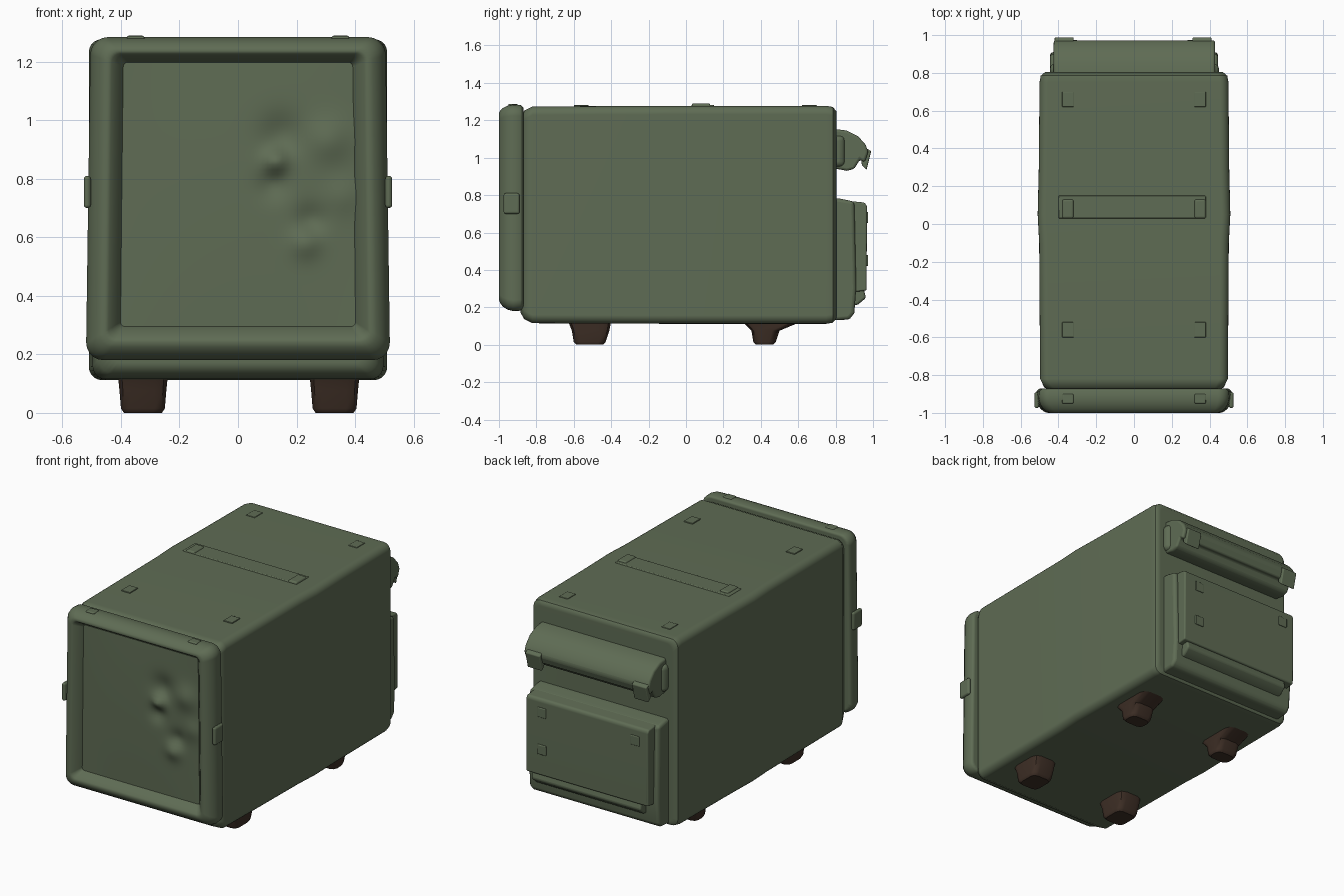
import bpy, bmesh, math
from mathutils import Vector

cube = bpy.data.objects.get("Cube")
if cube:
    bpy.data.objects.remove(cube, do_unlink=True)


def material(name, rgb):
    m = bpy.data.materials.new(name)
    m.use_nodes = True
    m.diffuse_color = (*rgb, 1)
    bsdf = m.node_tree.nodes["Principled BSDF"]
    bsdf.inputs["Base Color"].default_value = (*rgb, 1)
    bsdf.inputs["Roughness"].default_value = 0.8
    return m


GREEN = material("olive green", (0.114, 0.150, 0.089))
BROWN = material("dark brown rubber", (0.048, 0.028, 0.019))


def finish(name, bm, mat, bevel=0, segments=3, angle=40):
    bmesh.ops.recalc_face_normals(bm, faces=bm.faces)
    me = bpy.data.meshes.new(name)
    bm.to_mesh(me)
    bm.free()
    me.materials.append(mat)
    ob = bpy.data.objects.new(name, me)
    bpy.context.collection.objects.link(ob)
    bpy.ops.object.select_all(action='DESELECT')
    ob.select_set(True)
    bpy.context.view_layer.objects.active = ob
    bpy.ops.object.shade_smooth_by_angle(angle=math.radians(angle))
    if bevel:
        b = ob.modifiers.new("bevel", 'BEVEL')
        b.width, b.segments, b.limit_method = bevel, segments, 'ANGLE'
        b.angle_limit = math.radians(35)
    w = ob.modifiers.new("normals", 'WEIGHTED_NORMAL')
    w.keep_sharp = True
    return ob


def rounded_rect(u0, u1, v0, v1, r, n=5):
    corners = ((u1 - r, v1 - r), (u0 + r, v1 - r), (u0 + r, v0 + r), (u1 - r, v0 + r))
    return [(cu + r * math.cos(a), cv + r * math.sin(a))
            for q, (cu, cv) in enumerate(corners)
            for a in [(q + i / n) * math.pi / 2 for i in range(n + 1)]]


def loft(rings, place, open_end=False):
    """Join rings of (height, points); place maps (u, v, height) to xyz."""
    bm = bmesh.new()
    loops = [[bm.verts.new(place(u, v, h)) for u, v in pts] for h, pts in rings]
    for a, b in zip(loops, loops[1:]):
        for i in range(len(a)):
            j = (i + 1) % len(a)
            bm.faces.new((a[i], a[j], b[j], b[i]))
    bm.faces.new(loops[0])
    if not open_end:
        bm.faces.new(loops[-1])
    return bm


def box(name, lo, hi, bevel=0.02, mat=GREEN):
    bm = bmesh.new()
    bmesh.ops.create_cube(bm, size=1)
    lo, hi = Vector(lo), Vector(hi)
    for v in bm.verts:
        v.co = (lo + hi) / 2 + v.co * (hi - lo)
    return finish(name, bm, mat, bevel)


def extrude_x(name, profile, x0, x1, bevel=0.02):
    bm = bmesh.new()
    f = bm.faces.new([bm.verts.new((x0, y, z)) for y, z in profile])
    new = bmesh.ops.extrude_face_region(bm, geom=[f])["geom"]
    bmesh.ops.translate(bm, vec=(x1 - x0, 0, 0),
                        verts=[g for g in new if isinstance(g, bmesh.types.BMVert)])
    return finish(name, bm, GREEN, bevel)


along_y = lambda u, v, h: (u, h, v)
along_z = lambda u, v, h: (u, v, h)

# Main case: slightly bulging rounded box (y, inset, bulge)
sections = [(-0.885, 0.06, 0), (-0.865, 0.025, 0), (-0.82, 0.003, 0), (-0.1, 0, 0.002),
            (0.05, 0, 0.01), (0.3, 0, 0.004), (0.75, 0, 0), (0.785, 0.006, 0), (0.805, 0.03, 0)]
finish("case", loft([(y, rounded_rect(-0.5 + i - b, 0.5 - i + b, 0.112 + i, 1.277 - i, 0.045))
                     for y, i, b in sections], along_y), GREEN)

# Front frame: rolled rim that dips into the recess
rim = [(-0.87, 0.02), (-0.885, 0.002), (-0.925, 0), (-0.955, 0.008), (-0.98, 0.025),
       (-0.995, 0.045), (-1.0, 0.062), (-0.995, 0.075), (-0.98, 0.088), (-0.95, 0.115), (-0.91, 0.12)]
rings = [(y, rounded_rect(-0.512 + i, 0.512 - i, 0.18 + i, 1.284 - i * 0.75,
                          max(0.06 - i * 0.4, 0.015))) for y, i in rim]
bm = loft(rings, along_y, open_end=True)
for v in bm.verts:
    v.co.x *= 1.015 - 0.03 * (v.co.z - 0.18) / 1.1
finish("front_frame", bm, GREEN, angle=60)

# Recessed front panel with worn dents and lumps (x, z, radius, depth)
dents = [(0.15, 0.95, 0.07, 0.025), (0.12, 0.78, 0.05, 0.02), (0.13, 0.86, 0.04, -0.035),
         (0.31, 0.93, 0.07, -0.022), (0.25, 0.66, 0.05, 0.02), (0.23, 0.58, 0.05, -0.022),
         (0.36, 0.74, 0.06, -0.012)]
bm = bmesh.new()
bmesh.ops.create_grid(bm, x_segments=48, y_segments=54, size=1)
for v in bm.verts:
    x, z = v.co.x * 0.405, 0.745 + v.co.y * 0.465
    y = -0.95 - 0.008 * (1 - v.co.x ** 2) * (1 - v.co.y ** 2)
    y += sum(d * math.exp(-((x - a) ** 2 + (z - c) ** 2) / (r * r)) for a, c, r, d in dents)
    v.co = (x, y, z)
panel = finish("front_panel", bm, GREEN, angle=60)
if panel.data.polygons[0].normal.y > 0:
    panel.data.flip_normals()

# Small bumps on the sides of the frame
for s, side in ((-1, "right"), (1, "left")):
    box(side + "_frame_bump", (s * 0.515 - 0.012, -0.975, 0.70), (s * 0.515 + 0.012, -0.89, 0.81), 0.011)

# Shallow raised band and worn pads on the top
box("top_band", (-0.4, 0.03, 1.26), (0.38, 0.15, 1.282), 0.005)
for x in (-0.35, 0.35):
    box("top_band_end", (x - 0.03, 0.03, 1.265), (x + 0.03, 0.13, 1.29), 0.01)
    for y in (-0.56, 0.66):
        box("top_pad", (x - 0.03, y - 0.04, 1.265), (x + 0.03, y + 0.04, 1.281), 0.003)
    box("frame_top_pad", (x - 0.03, -0.95, 1.27), (x + 0.03, -0.9, 1.288), 0.006)

# Rear hood roll with end brackets
extrude_x("rear_hood", [(0.78, 1.155), (0.86, 1.145), (0.92, 1.115), (0.96, 1.07), (0.975, 1.03),
                        (0.955, 0.975), (0.93, 0.99), (0.9, 0.94), (0.86, 0.93), (0.78, 0.945)],
          -0.425, 0.43, 0.014)
for x in (-0.37, 0.36):
    extrude_x("hood_bracket", [(0.93, 1.07), (0.99, 1.035), (0.965, 0.935), (0.94, 0.96)],
              x - 0.05, x + 0.05, 0.006)
box("hood_base", (-0.445, 0.78, 0.95), (0.45, 0.85, 1.12), 0.03)

# Rear connector box: wide base, raised cover, lower lip
extrude_x("rear_box", [(0.78, 0.785), (0.83, 0.78), (0.9, 0.765), (0.91, 0.3), (0.9, 0.17),
                       (0.875, 0.135), (0.78, 0.13)], -0.445, 0.445, 0.018)
extrude_x("rear_cover", [(0.86, 0.77), (0.955, 0.76), (0.968, 0.74), (0.965, 0.29), (0.88, 0.28)],
          -0.415, 0.42, 0.008)
extrude_x("rear_lip", [(0.86, 0.3), (0.95, 0.3), (0.962, 0.25), (0.92, 0.215), (0.86, 0.2)],
          -0.36, 0.39, 0.012)
for x, z in ((0.31, 0.68), (0.31, 0.45), (-0.33, 0.68)):
    box("cover_catch", (x - 0.03, 0.95, z - 0.03), (x + 0.03, 0.974, z + 0.03), 0.005)

# Tapered feet (x, y bottom range, y top range)
feet = {"front_right": (-0.325, -0.6, -0.43, -0.63, -0.4),
        "front_left": (0.33, -0.6, -0.43, -0.63, -0.4),
        "rear_right": (-0.325, 0.36, 0.48, 0.30, 0.62),
        "rear_left": (0.33, 0.36, 0.48, 0.30, 0.62)}
for name, (x, b0, b1, t0, t1) in feet.items():
    rings = [(0, rounded_rect(x - 0.065, x + 0.065, b0 + 0.015, b1 - 0.015, 0.03, 2)),
             (0.015, rounded_rect(x - 0.075, x + 0.075, b0, b1, 0.035, 2)),
             (0.075, rounded_rect(x - 0.08, x + 0.08, b0 - 0.01, b1 + 0.02, 0.04, 2)),
             (0.125, rounded_rect(x - 0.085, x + 0.085, t0, t1, 0.045, 2))]
    finish(name + "_foot", loft(rings, along_z), BROWN)
